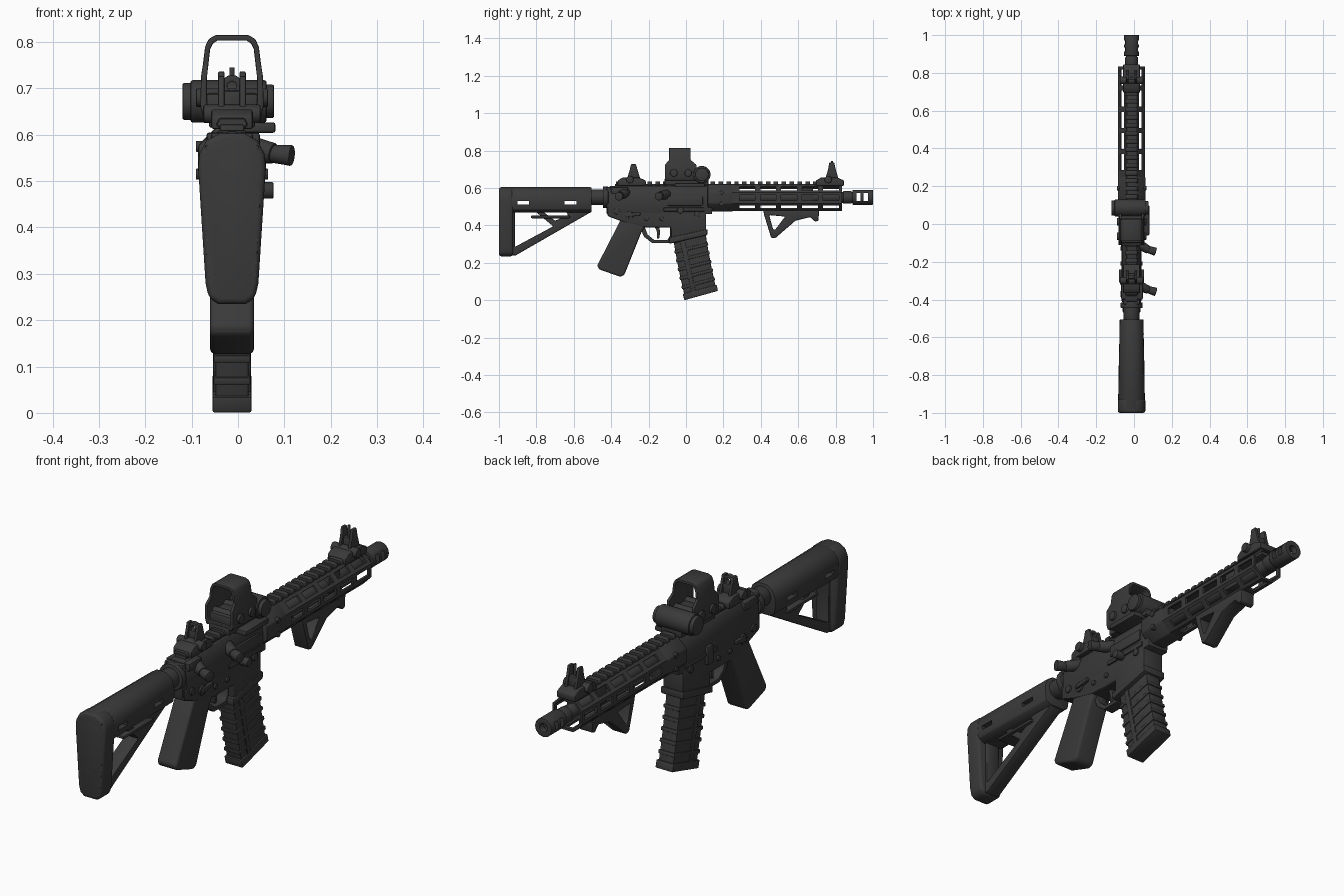
import bpy, bmesh, math
from mathutils import Matrix, Vector

if "Cube" in bpy.data.objects:
    bpy.data.objects.remove(bpy.data.objects["Cube"])

CX = -0.013                      # the body's centre plane
DARK = bpy.data.materials.new("dark_grey")
DARK.diffuse_color = (0.042, 0.042, 0.042, 1)
DARK.use_nodes = True
DARK.node_tree.nodes["Principled BSDF"].inputs["Base Color"].default_value = DARK.diffuse_color


def bake(ob):
    """Apply all modifiers."""
    dg = bpy.context.evaluated_depsgraph_get()
    me = bpy.data.meshes.new_from_object(ob.evaluated_get(dg))
    ob.modifiers.clear()
    ob.data = me


def finish(bm, name, bev=0, seg=2):
    bmesh.ops.recalc_face_normals(bm, faces=bm.faces)
    me = bpy.data.meshes.new(name)
    bm.to_mesh(me)
    bm.free()
    me.materials.append(DARK)
    ob = bpy.data.objects.new(name, me)
    bpy.context.collection.objects.link(ob)
    if bev:
        m = ob.modifiers.new("bevel", 'BEVEL')
        m.width, m.segments, m.limit_method = bev, seg, 'ANGLE'
        m.angle_limit = math.radians(35)
        bake(ob)
    return ob


def prism(name, loops, a, b, axis='x', bev=.006, seg=2, warp=None):
    """Extrude an outline (with optional holes) from a to b along an axis."""
    bm = bmesh.new()
    put = (lambda u, v, w: Vector((w + CX, u, v))) if axis == 'x' else (lambda u, v, w: Vector((u + CX, w, v)))
    ends = []
    for w in (a, b):
        rings = [[bm.verts.new(put(u, v, w)) for u, v in lp] for lp in loops]
        if len(rings) == 1:
            bm.faces.new(rings[0])
        else:
            es = [bm.edges.new((r[i - 1], r[i])) for r in rings for i in range(len(r))]
            bmesh.ops.triangle_fill(bm, use_beauty=True, edges=es)
        ends.append(rings)
    for r, s in zip(*ends):
        for i in range(len(r)):
            bm.faces.new((r[i - 1], r[i], s[i], s[i - 1]))
    if warp:
        for v in bm.verts:
            v.co = warp(v.co.copy())
    return finish(bm, name, bev, seg)


def box(name, x, y, z, bev=.006):
    return prism(name, [[(y[0], z[0]), (y[1], z[0]), (y[1], z[1]), (y[0], z[1])]], x[0], x[1], 'x', bev)


def rod(name, p, q, r, r2=None, n=24, bev=.004):
    """Cylinder or cone from p to q."""
    p, q = Vector(p) + Vector((CX, 0, 0)), Vector(q) + Vector((CX, 0, 0))
    d = q - p
    bm = bmesh.new()
    bmesh.ops.create_cone(bm, cap_ends=True, segments=n, radius1=r, radius2=r if r2 is None else r2, depth=d.length,
                          matrix=Matrix.Translation((p + q) / 2) @ d.to_track_quat('Z', 'Y').to_matrix().to_4x4())
    return finish(bm, name, bev)


def cut(ob, boxes, angle=0, zc=0):
    """Cut boxes (y0, y1, z0, z1) sideways through a part, turned about its long axis."""
    bm = bmesh.new()
    rot = Matrix.Translation((CX, 0, zc)) @ Matrix.Rotation(angle, 4, 'Y')
    for y0, y1, z0, z1 in boxes:
        m = Matrix.Translation((0, (y0 + y1) / 2, (z0 + z1) / 2)) @ Matrix.Diagonal((.4, y1 - y0, z1 - z0, 1))
        bmesh.ops.create_cube(bm, size=1, matrix=rot @ m)
    c = finish(bm, "cutter")
    c.hide_render = True
    m = ob.modifiers.new("cut", 'BOOLEAN')
    m.operation, m.object, m.solver = 'DIFFERENCE', c, 'EXACT'
    bake(ob)
    bpy.data.objects.remove(c)


def ring(r, n, zc, turn=0.0):
    return [(r * math.cos(2 * math.pi * i / n + turn), zc + r * math.sin(2 * math.pi * i / n + turn)) for i in range(n)]


def mirror_x(pts):
    return pts + [(-x, z) for x, z in reversed(pts)]


# --- stock: tube shell, butt pad, open frame
shell = prism("stock_shell", [mirror_x([(.04, .47), (.066, .485), (.072, .52), (.07, .555), (.056, .585), (.025, .604)])],
              -.985, -.505, 'y', .005, 2)
for v in shell.data.vertices:
    if v.co.y > -.53:
        v.co.x = CX + (v.co.x - CX) * .88
cut(shell, [(-.90, -.84, .512, .53), (-.65, -.585, .512, .53)])
pad = mirror_x([(.03, .235), (.05, .248), (.057, .28), (.066, .42), (.073, .53), (.070, .56), (.055, .588), (.025, .604)])
prism("butt_pad", [pad], -1.0, -.925, 'y', .012, 3)
prism("stock_frame", [[(-.95, .5), (-.95, .24), (-.91, .24), (-.51, .47), (-.51, .5)],
                      [(-.915, .47), (-.915, .285), (-.71, .395), (-.80, .47)],
                      [(-.76, .47), (-.70, .425), (-.63, .455), (-.64, .47)]], -.032, .032, bev=.005)
box("stock_lever", (-.045, .045), (-.83, -.62), (.438, .452))
for i in range(12):
    z = .29 + i * .025
    w = .052 + (z - .28) * .055 if z < .54 else .058
    box("pad_ridge", (-w, w), (-1.0, -.99), (z, z + .012), .003)

# --- buffer tube
rod("buffer_tube", (0, -.52, .55), (0, -.40, .55), .042)
rod("lock_nut", (0, -.445, .55), (0, -.415, .55), .058, n=16)
box("end_plate", (-.045, .045), (-.425, -.40), (.46, .605))

# --- receiver
prism("upper_receiver", [mirror_x([(.05, .46), (.053, .53), (.05, .57), (.03, .61)])], -.41, .14, 'y', .006)
prism("lower_receiver", [[(-.42, .50), (-.42, .45), (-.34, .42), (-.22, .39), (-.08, .39), (-.08, .31), (-.06, .305),
                          (.108, .352), (.108, .49), (0, .50)]], -.05, .05, bev=.008)
prism("magwell_lip", [[(-.09, .335), (-.09, .302), (.115, .348), (.115, .38)]], -.055, .055)
prism("grip", [[(-.35, .43), (-.385, .36), (-.475, .185), (-.465, .165), (-.35, .125), (-.33, .135), (-.24, .36), (-.21, .41)]],
      -.047, .047, bev=.022, seg=4)
prism("trigger_guard", [[(-.25, .40), (-.225, .34), (-.18, .305), (-.07, .305), (-.07, .40)],
                        [(-.222, .395), (-.205, .35), (-.17, .322), (-.10, .322), (-.085, .345), (-.085, .395)]],
      -.024, .024, bev=.003)
prism("trigger", [[(-.17, .40), (-.155, .365), (-.155, .328), (-.143, .33), (-.138, .365), (-.145, .40)]], -.012, .012, bev=.003)
box("ejection_cover", (.045, .06), (-.10, .09), (.505, .555))
box("lower_ledge", (-.057, .057), (-.12, .10), (.475, .495), .004)
for y, z, r in ((-.37, .475, .016), (.06, .46, .016), (-.21, .435, .011), (-.13, .435, .011), (-.30, .455, .022)):
    rod("pin", (-.058, y, z), (.058, y, z), r, n=16, bev=.002)
for s in (-1, 1):
    prism("selector", [[(-.31, .445), (-.24, .455), (-.24, .47), (-.31, .467)]], s * .05, s * .066, bev=.003)
rod("magazine_button", (.04, -.03, .48), (.09, -.03, .48), .018)
box("bolt_catch", (-.066, -.04), (-.08, -.04), (.44, .52))
rod("forward_assist", (.03, -.10, .565), (.09, -.138, .56), .026, .022)
rod("forward_assist_cap", (.08, -.132, .56), (.128, -.147, .555), .019, .022)
box("charging_handle", (-.055, .06), (-.40, -.31), (.57, .605))
rod("charging_latch", (.03, -.32, .575), (.09, -.35, .56), .026, .022)
rod("charging_latch_end", (.08, -.345, .56), (.13, -.36, .555), .018, .023)

# --- magazine
def mag(t, side, grow=0.0):
    y0, z0, y1, z1 = (-.080, .38, -.006, 0) if side == 0 else (.100, .42, .168, .05)
    g = grow if side else -grow
    return (y0 + (y1 - y0) * t - .02 * t * (1 - t) + g, z0 + (z1 - z0) * t)


def mag_band(name, t0, t1, grow, half, n=1, bev=.004):
    ts = [t0 + (t1 - t0) * i / n for i in range(n + 1)]
    prism(name, [[mag(t, 0, grow) for t in ts] + [mag(t, 1, grow) for t in reversed(ts)]], -half, half, bev=bev)


mag_band("magazine", 0, .99, -.004, .036, 6, .006)
mag_band("magazine_base", .91, 1, .003, .042)
for i in range(5):
    mag_band("magazine_rib", .3 + i * .125, .345 + i * .125, .001, .040)
prism("magazine_spine", [[(-.035, .33), (.03, .04), (.052, .046), (-.01, .335)]], -.041, .041, bev=.003)

# --- handguard: slotted octagon tube
ZC, T8 = .547, math.pi / 8
hand = prism("handguard", [ring(.077, 8, ZC, T8), ring(.066, 8, ZC, T8)], .13, .835, 'y', 0)
slots = [(.285 + .112 * i, .37 + .112 * i, -.015, .015) for i in range(5)]
for a in (0, math.pi / 4, -math.pi / 4, math.pi / 2):
    cut(hand, slots, a, ZC)
prism("handguard_clamp", [ring(.079, 8, ZC, T8)], .115, .25, 'y', .006)
for z in (.515, .575):
    rod("clamp_screw", (-.078, .19, z), (.078, .19, z), .012, n=12, bev=.002)

# --- barrel and muzzle brake
rod("barrel", (0, .2, .55), (0, .90, .55), .029)
box("gas_block", (-.03, .03), (.60, .68), (.52, .60))
rod("muzzle_collar", (0, .84, .55), (0, .885, .55), .034)
brake = prism("muzzle_brake", [ring(.04, 24, .55), ring(.018, 24, .55)], .89, 1.0, 'y', .003)
cut(brake, [(.912, .934, .53, .572), (.95, .972, .53, .572)])

# --- top rail with teeth
box("rail_base", (-.026, .026), (-.38, .83), (.595, .622), .003)
for i in range(29):
    y = -.375 + i * .0422
    prism("rail_tooth", [mirror_x([(.026, .612), (.034, .622), (.027, .636)])], y, y + .024, 'y', .002, 1)

# --- angled foregrip
prism("foregrip", [[(.412, .482), (.418, .455), (.455, .335), (.475, .33), (.585, .425), (.665, .445), (.69, .42), (.708, .425),
                    (.712, .482)], [(.445, .455), (.53, .447), (.475, .375), (.465, .38)]], -.034, .034, bev=.008)

# --- holographic sight
def hood_warp(v):
    if v.z < .735:
        v.y = -.112 if v.y < 0 else .055
    return v


prism("sight_hood", [mirror_x([(.062, .64), (.068, .66), (.067, .725), (.063, .75), (.058, .79), (.05, .807), (.035, .815)]),
                     mirror_x([(.05, .655), (.054, .67), (.054, .725), (.051, .75), (.047, .785), (.041, .797), (.032, .803)])],
      -.09, .025, 'y', .003, 2, hood_warp)
box("sight_body", (-.058, .058), (-.10, .06), (.64, .69), .01)
box("sight_base", (-.05, .05), (-.115, .12), (.615, .65))
box("clamp_lever", (.02, .094), (-.06, .10), (.604, .627))
rod("battery_tube", (-.09, .085, .672), (.075, .085, .672), .046, bev=.006)
rod("battery_cap", (-.107, .085, .672), (-.07, .085, .672), .04, n=16)
rod("battery_end", (.07, .085, .672), (.091, .085, .672), .036)
for y in (-.065, .012):
    rod("sight_button", (-.078, y, .68), (.078, y, .68), .02, n=16)

# --- folding iron sights
for label, y, h in (("rear", -.29, .727), ("front", .77, .737)):
    prism(label + "_sight_base", [[(y - .075, .612), (y + .075, .612), (y + .075, .64), (y + .04, .655), (y - .05, .655),
                                   (y - .075, .64)]], -.045, .045)
    rod(label + "_sight_knob", (-.062, y - .01, .645), (.062, y - .01, .645), .02, n=16)
    prism(label + "_sight_post", [mirror_x([(.026, .64), (.026, .685), (.018, .695)])], y - .005, y + .03, 'y', .004)
    for s in (-1, 1):
        prism(label + "_sight_ear", [[(y - .025, .65), (y + .045, .65), (y + .03, .70), (y + .022, h), (y - .004, h),
                                      (y - .01, .70)]], s * .016, s * .03, bev=.004)
    if label == "rear":
        prism("rear_aperture", [ring(.024, 16, .705), ring(.010, 16, .705)], y, y + .02, 'y', .002)
    else:
        rod("front_pin", (0, y + .01, .68), (0, y + .01, .745), .006, n=10, bev=.001)

# --- smooth shading with sharp edges kept
bpy.ops.object.select_all(action='SELECT')
bpy.context.view_layer.objects.active = hand
bpy.ops.object.shade_smooth_by_angle(angle=math.radians(35))
